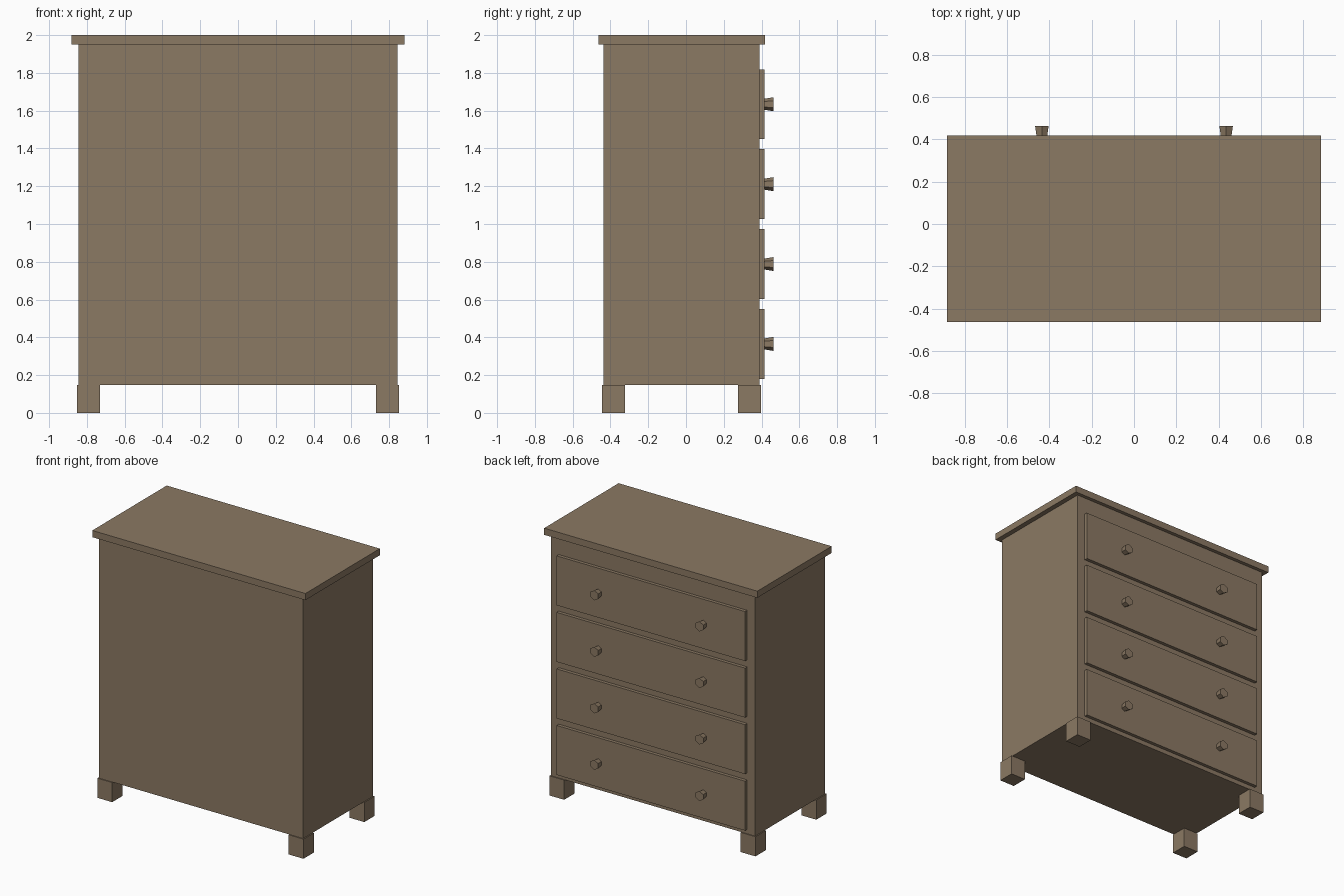
import bpy
import math

cube = bpy.data.objects.get("Cube")
if cube:
    bpy.data.objects.remove(cube, do_unlink=True)

# Single wood colour
COLOUR = (0.26, 0.192, 0.126, 1)
wood = bpy.data.materials.new("brown_wood")
wood.use_nodes = True
wood.diffuse_color = COLOUR
shader = next(n for n in wood.node_tree.nodes if n.type == 'BSDF_PRINCIPLED')
shader.inputs["Base Color"].default_value = COLOUR


def finish(name):
    obj = bpy.context.object
    obj.name = name
    obj.data.name = name
    obj.data.materials.append(wood)
    return obj


def box(name, low, high):
    """Axis-aligned box between two corners."""
    centre = [(a + b) / 2 for a, b in zip(low, high)]
    bpy.ops.mesh.primitive_cube_add(size=1, location=centre)
    obj = finish(name)
    obj.scale = [b - a for a, b in zip(low, high)]
    bpy.ops.object.transform_apply(location=False, rotation=False, scale=True)
    return obj


FOOT_TOP, TOP_BASE = 0.147, 1.95
FACE_Y, DRAWER_Y, KNOB_Y = 0.39, 0.415, 0.463

# Carcass and overhanging top board
box("carcass", (-0.845, -0.437, FOOT_TOP), (0.845, FACE_Y, TOP_BASE))
box("top_board", (-0.882, -0.463, TOP_BASE), (0.882, 0.417, 2))

# Four block feet, slightly proud of the carcass
FOOT = 0.122
for side, x in (("right", -0.853), ("left", 0.853 - FOOT)):
    for end, y in (("front", -0.444), ("back", 0.397 - FOOT)):
        box(f"foot_{end}_{side}", (x, y, 0), (x + FOOT, y + FOOT, FOOT_TOP))

# Drawers with two flared hexagonal knobs each
for i in range(4):
    z = 0.365 + i * 0.423
    box(f"drawer_{i + 1}", (-0.78, FACE_Y, z - 0.185), (0.78, DRAWER_Y, z + 0.185))
    for side, x in (("right", -0.435), ("left", 0.435)):
        bpy.ops.mesh.primitive_cone_add(
            vertices=6, radius1=0.029, radius2=0.037, depth=KNOB_Y - DRAWER_Y,
            location=(x, (DRAWER_Y + KNOB_Y) / 2, z),
            rotation=(-math.pi / 2, 0, 0))
        finish(f"knob_{i + 1}_{side}")
